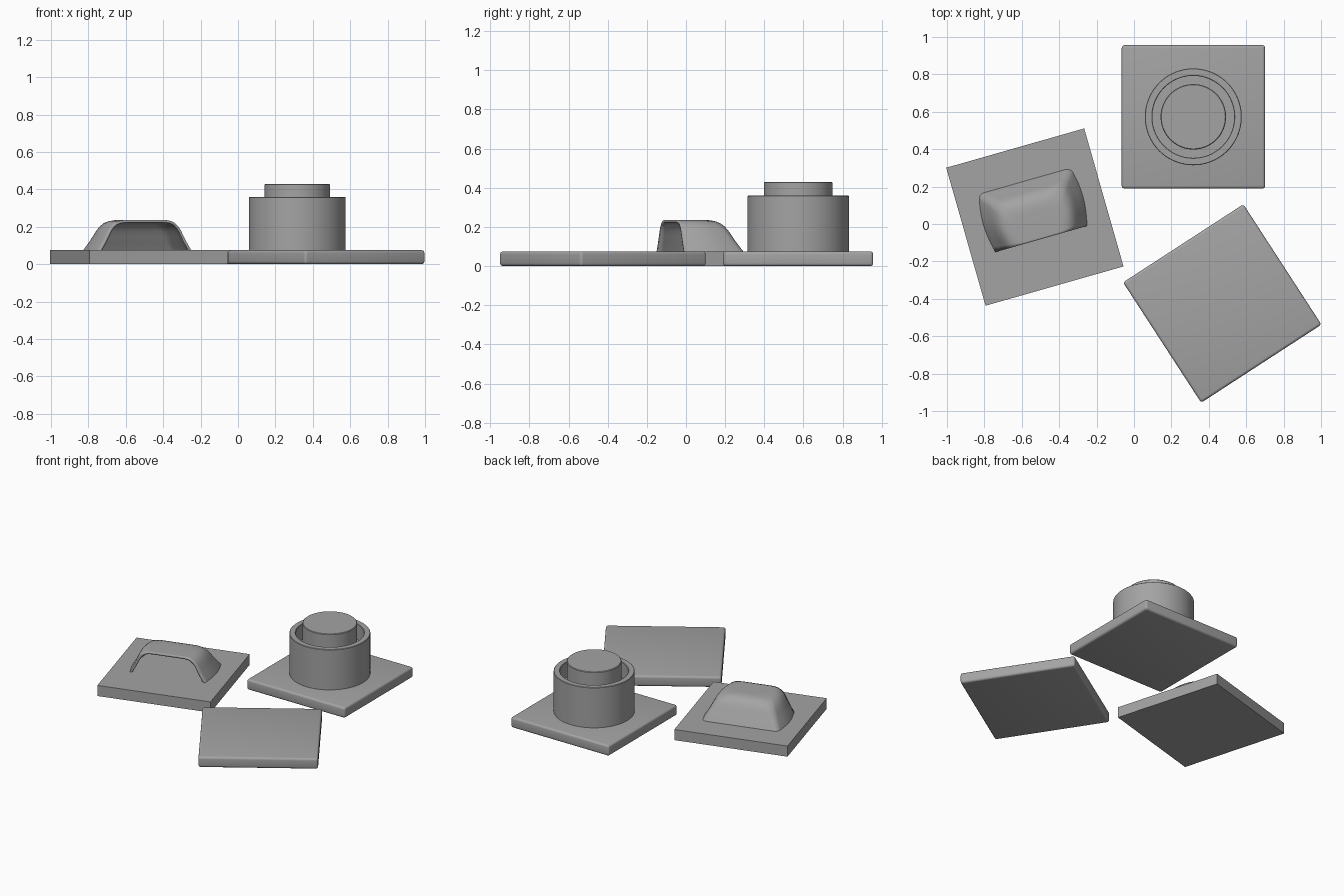
import bpy, bmesh, math
from mathutils import Matrix, Vector

if "Cube" in bpy.data.objects:
    bpy.data.objects.remove(bpy.data.objects["Cube"])

PLATE_TOP = 0.075
SIZE = 0.767

grey = bpy.data.materials.new("dark_grey")
grey.diffuse_color = (0.37, 0.37, 0.37, 1)
grey.use_nodes = True
grey.node_tree.nodes["Principled BSDF"].inputs["Base Color"].default_value = grey.diffuse_color


def finish(name, bm, loc=(0, 0, 0), rot=0.0):
    bmesh.ops.recalc_face_normals(bm, faces=bm.faces[:])
    me = bpy.data.meshes.new(name)
    bm.to_mesh(me)
    bm.free()
    me.materials.append(grey)
    ob = bpy.data.objects.new(name, me)
    bpy.context.collection.objects.link(ob)
    ob.location = loc
    ob.rotation_euler.z = math.radians(rot)
    bpy.ops.object.select_all(action='DESELECT')
    ob.select_set(True)
    bpy.context.view_layer.objects.active = ob
    bpy.ops.object.shade_smooth_by_angle(angle=math.radians(35))
    return ob


def plate(name, x, y, rot, bevel):
    bm = bmesh.new()
    bmesh.ops.create_cube(bm, size=1, matrix=Matrix.Translation((0, 0, PLATE_TOP / 2))
                          @ Matrix.Diagonal((SIZE, SIZE, PLATE_TOP, 1)))
    if bevel:
        bmesh.ops.bevel(bm, geom=bm.edges[:], offset=bevel, segments=4,
                        profile=0.5, affect='EDGES')
    return finish(name, bm, (x, y, 0), rot)


def lathe(name, profile, x, y, steps=96):
    bm = bmesh.new()
    vs = [bm.verts.new((r, 0, z)) for r, z in profile]
    es = [bm.edges.new(p) for p in zip(vs, vs[1:])]
    bmesh.ops.spin(bm, geom=vs + es, cent=(0, 0, 0), axis=(0, 0, 1),
                   angle=math.tau, steps=steps)
    bmesh.ops.remove_doubles(bm, verts=bm.verts[:], dist=1e-5)
    return finish(name, bm, (x, y, 0))


# Three base plates
plate("button_plate", 0.318, 0.573, 0, 0.015)
plate("pull_plate", -0.53, 0.037, 15.9, 0)
plate("blank_plate", 0.472, -0.425, 33, 0.015)

# Round housing with a recessed ring, and the button standing in it
lathe("button_housing", [(0, PLATE_TOP - 0.02), (0.259, PLATE_TOP - 0.02), (0.259, 0.357),
                         (0.256, 0.36), (0.222, 0.36), (0.219, 0.357),
                         (0.219, 0.25), (0, 0.25)], 0.317, 0.573)
lathe("push_button", [(0, 0.245), (0.175, 0.245), (0.175, 0.426), (0.171, 0.43), (0, 0.43)],
      0.317, 0.573)


# Cup pull: stacked U-shaped outlines, open to the front
def outline(inset, z, corner, n_side=10, n_arc=8):
    a, front, back = 0.255 - inset, -0.125, 0.197 - inset * 1.05
    half = []
    for i in range(n_side):
        half.append((a, front + (back - corner - front) * i / n_side))
    for i in range(n_arc + 1):
        t = math.pi / 2 * i / n_arc
        half.append((a - corner + corner * math.cos(t), back - corner + corner * math.sin(t)))
    # slight outward bow of the sides
    span = back - front
    half = [(u + 0.022 * math.sin(math.pi * min(1, (v - front) / span)) * (u / a), v)
            for u, v in half]
    pts = half + [(-u, v) for u, v in reversed(half)]
    return [Vector((u, v, z)) for u, v in pts]


levels = [(-0.004, 0.065), (0.0, 0.075), (0.026, 0.12), (0.044, 0.155), (0.059, 0.184),
          (0.073, 0.204), (0.090, 0.220), (0.111, 0.230), (0.136, 0.235), (0.16, 0.236)]
bm = bmesh.new()
rows = [[bm.verts.new(p) for p in outline(i, z, 0.028 + 0.2 * max(i, 0))] for i, z in levels]
for lo, hi in zip(rows, rows[1:]):
    for k in range(len(lo) - 1):
        bm.faces.new((lo[k], lo[k + 1], hi[k + 1], hi[k]))
top = rows[-1]
for k in range(len(top) // 2 - 1):
    bm.faces.new((top[k], top[k + 1], top[-k - 2], top[-k - 1]))
pull = finish("cup_pull", bm, (-0.53, 0.04, 0), 15.9)
# make sure the shell's outside faces up before thickening inward
if max(pull.data.polygons, key=lambda p: p.center.z).normal.z < 0:
    pull.data.flip_normals()
shell = pull.modifiers.new("Shell", 'SOLIDIFY')
shell.thickness = 0.014
shell.offset = -1
